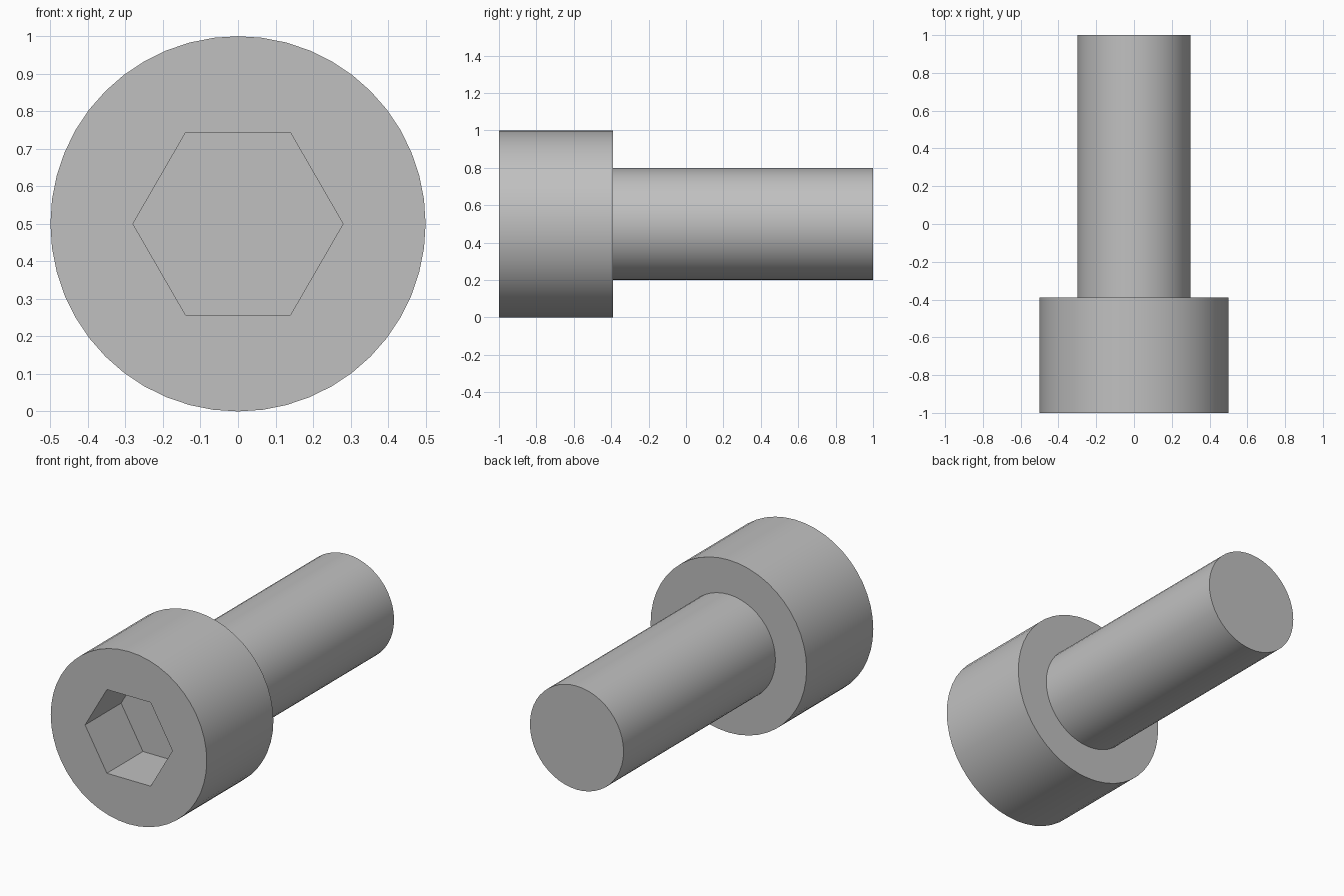
import bpy, bmesh
from math import cos, sin, tau, radians

cube = bpy.data.objects.get("Cube")
if cube:
    bpy.data.objects.remove(cube, do_unlink=True)

steel = bpy.data.materials.new("grey_steel")
steel.use_nodes = True
GREY = (0.53, 0.53, 0.53, 1)
steel.diffuse_color = GREY
steel.node_tree.nodes["Principled BSDF"].inputs["Base Color"].default_value = GREY

AXIS_Z = 0.5


def turned_solid(name, profile, sides):
    """Closed solid around the y axis from (radius, y) rings."""
    bm = bmesh.new()
    rings = [[bm.verts.new((r * cos(tau * i / sides), y, AXIS_Z + r * sin(tau * i / sides)))
              for i in range(sides)] for r, y in profile]
    for a, b in zip(rings, rings[1:]):
        for i in range(sides):
            j = (i + 1) % sides
            bm.faces.new((a[i], a[j], b[j], b[i]))
    bm.faces.new(rings[0])
    bm.faces.new(rings[-1])
    bmesh.ops.recalc_face_normals(bm, faces=bm.faces)
    mesh = bpy.data.meshes.new(name)
    bm.to_mesh(mesh)
    bm.free()
    mesh.materials.append(steel)
    obj = bpy.data.objects.new(name, mesh)
    bpy.context.collection.objects.link(obj)
    return obj


# Head and shank as one turned body
bolt = turned_solid("bolt_head_and_shank",
                    [(0.5, -1), (0.5, -0.39), (0.3, -0.39), (0.3, 1)], 48)

# Hexagonal socket cut into the head
cutter = turned_solid("socket_cutter", [(0.28, -1.2), (0.28, -0.67)], 6)
cutter.hide_render = True
cut = bolt.modifiers.new("hex_socket", "BOOLEAN")
cut.operation = "DIFFERENCE"
cut.solver = "EXACT"
cut.object = cutter

bpy.ops.object.select_all(action="DESELECT")
bolt.select_set(True)
bpy.context.view_layer.objects.active = bolt
bpy.ops.object.modifier_apply(modifier=cut.name)
bpy.data.objects.remove(cutter, do_unlink=True)

# Smooth barrel, crisp rims and socket
bpy.ops.object.shade_smooth_by_angle(angle=radians(30))
